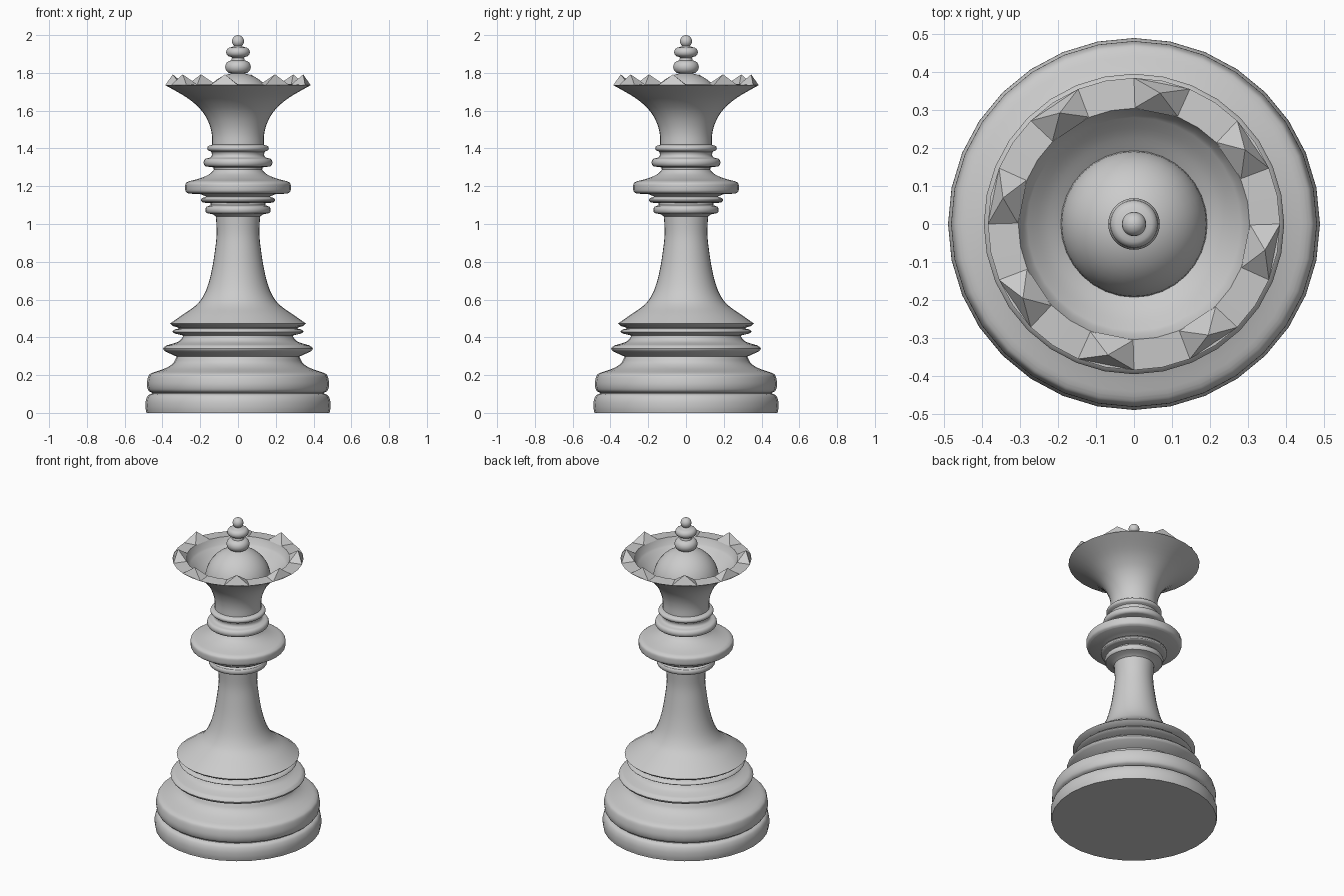
import bpy, bmesh, math

SIDES = 32
ivory = bpy.data.materials.new("plain_grey")
ivory.diffuse_color = (0.6, 0.6, 0.6, 1)


def finish(name, bm, smooth=True):
    bmesh.ops.remove_doubles(bm, verts=bm.verts, dist=1e-5)
    me = bpy.data.meshes.new(name)
    bm.to_mesh(me)
    bm.free()
    me.materials.append(ivory)
    ob = bpy.data.objects.new(name, me)
    bpy.context.collection.objects.link(ob)
    if smooth:
        bpy.ops.object.select_all(action='DESELECT')
        ob.select_set(True)
        bpy.context.view_layer.objects.active = ob
        bpy.ops.object.shade_smooth_by_angle(angle=math.radians(32))
    return ob


def spline(pts, n=4):
    # Catmull-Rom curve through (radius, height) points
    if len(pts) < 3:
        return list(pts)
    p = [pts[0]] + list(pts) + [pts[-1]]
    out = []
    for i in range(1, len(p) - 2):
        a, b, c, d = p[i - 1:i + 3]
        for k in range(n):
            t = k / n
            out.append(tuple(0.5 * (2 * b[m] + (c[m] - a[m]) * t
                       + (2 * a[m] - 5 * b[m] + 4 * c[m] - d[m]) * t * t
                       + (3 * b[m] - a[m] - 3 * c[m] + d[m]) * t ** 3) for m in (0, 1)))
    return out + [pts[-1]]


def bead(r0, r1, z0, z1, n=8):
    # rounded moulding bulging from r0 to r1
    return [(r0 + (r1 - r0) * math.sin(math.pi * k / n),
             (z0 + z1) / 2 - (z1 - z0) / 2 * math.cos(math.pi * k / n)) for k in range(n + 1)]


def lathe(name, *segments):
    # revolve joined profile segments about the z axis
    prof = [q for s in segments for q in s]
    prof = [q for i, q in enumerate(prof) if i == 0 or math.dist(q, prof[i - 1]) > 1e-5]
    bm = bmesh.new()
    rings = [[bm.verts.new((max(r, 0) * math.cos(math.tau * j / SIDES),
                            max(r, 0) * math.sin(math.tau * j / SIDES), z))
              for j in range(SIDES)] for r, z in prof]
    for lo, hi in zip(rings, rings[1:]):
        for j in range(SIDES):
            k = (j + 1) % SIDES
            bm.faces.new((lo[j], lo[k], hi[k], hi[j]))
    return finish(name, bm)


# Wide stepped base
lathe("base",
      [(0, 0), (0.485, 0)],
      spline([(0.485, 0), (0.49, 0.03), (0.488, 0.065), (0.476, 0.092), (0.455, 0.102)]),
      spline([(0.455, 0.106), (0.474, 0.118), (0.482, 0.145), (0.48, 0.175), (0.472, 0.2), (0.455, 0.212)]),
      spline([(0.455, 0.212), (0.385, 0.236), (0.345, 0.262), (0.33, 0.288)]),
      [(0.325, 0.298), (0.385, 0.325)],
      spline([(0.385, 0.325), (0.396, 0.34), (0.38, 0.357)]),
      spline([(0.38, 0.357), (0.32, 0.375), (0.295, 0.398), (0.292, 0.41)]),
      [(0.33, 0.419)],
      spline([(0.33, 0.419), (0.347, 0.429), (0.335, 0.442)]),
      [(0.315, 0.446), (0.318, 0.452), (0.345, 0.46), (0.36, 0.473)])

# Tapering stem
lathe("stem",
      spline([(0.36, 0.473), (0.29, 0.522), (0.232, 0.562), (0.196, 0.6), (0.165, 0.66),
              (0.14, 0.75), (0.122, 0.86), (0.113, 0.95), (0.117, 1.04)]))

# Moulded collar
lathe("collar",
      [(0.117, 1.04), (0.135, 1.052), (0.16, 1.056)],
      bead(0.16, 0.173, 1.056, 1.094, 6),
      [(0.145, 1.1), (0.145, 1.11), (0.18, 1.113)],
      bead(0.18, 0.196, 1.113, 1.14, 6),
      [(0.168, 1.146), (0.2, 1.158), (0.262, 1.161)],
      spline([(0.262, 1.161), (0.277, 1.172), (0.28, 1.195), (0.277, 1.215), (0.262, 1.226)]),
      spline([(0.262, 1.226), (0.2, 1.242), (0.15, 1.265), (0.128, 1.288)]),
      [(0.13, 1.3), (0.165, 1.304)],
      bead(0.165, 0.182, 1.304, 1.347),
      spline([(0.165, 1.347), (0.145, 1.353), (0.138, 1.367), (0.142, 1.382)]),
      bead(0.148, 0.163, 1.386, 1.416, 6),
      [(0.137, 1.42)])

# Flared crown with hollow bowl and dome
lathe("crown",
      spline([(0.137, 1.42), (0.138, 1.47), (0.149, 1.52), (0.173, 1.572),
              (0.211, 1.62), (0.275, 1.672), (0.385, 1.735)]),
      [(0.385, 1.735), (0.305, 1.74), (0.29, 1.7)],
      spline([(0.29, 1.7), (0.24, 1.65), (0.193, 1.615)]),
      [(0.193 * math.cos(a * math.pi / 20), 1.61 + 0.19 * math.sin(a * math.pi / 20)) for a in range(10)],
      [(0.025, 1.799)])

# Stacked finial
lathe("finial",
      bead(0.035, 0.068, 1.797, 1.866),
      [(0.032, 1.88)],
      bead(0.038, 0.063, 1.885, 1.935),
      [(0.02, 1.941)],
      [(0.032 * math.sin(math.pi * k / 10), 1.968 - 0.032 * math.cos(math.pi * k / 10)) for k in range(2, 11)])

# Eight pointed teeth around the rim
bm = bmesh.new()
for i in range(8):
    a0 = math.radians(45 * i + 22.5)
    a1 = a0 + math.radians(22.5)
    v = [bm.verts.new((r * math.cos(a), r * math.sin(a), z)) for r, a, z in
         ((0.385, a0, 1.735), (0.385, a1, 1.735), (0.305, a1, 1.738), (0.305, a0, 1.738))]
    am = (a0 + a1) / 2
    tip = bm.verts.new((0.352 * math.cos(am), 0.352 * math.sin(am), 1.792))
    for k in range(4):
        bm.faces.new((v[k], v[(k + 1) % 4], tip))
finish("crown_teeth", bm, smooth=False)
